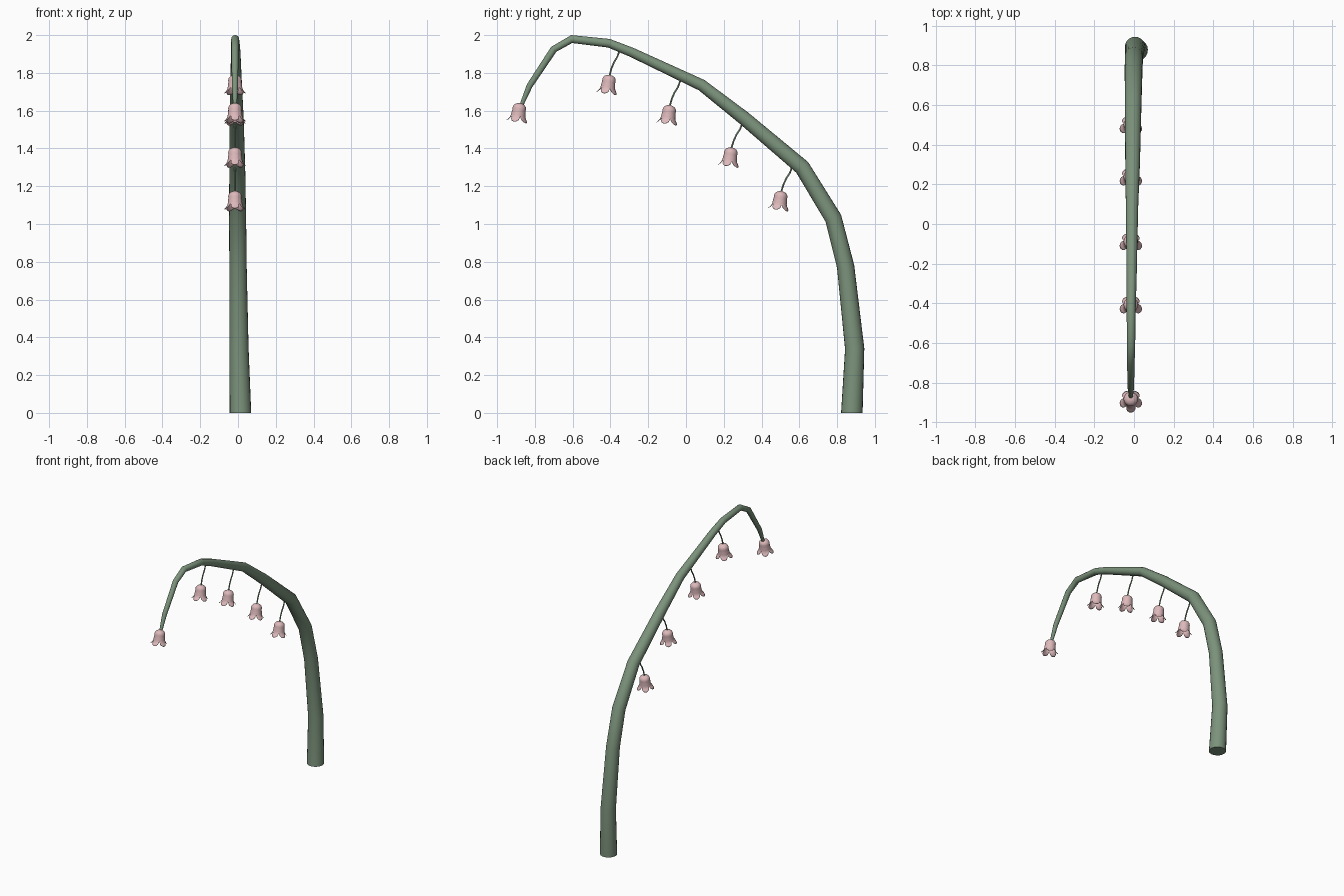
import bpy, bmesh, math
from mathutils import Vector, Matrix

if "Cube" in bpy.data.objects:
    bpy.data.objects.remove(bpy.data.objects["Cube"])


def material(name, rgb):
    m = bpy.data.materials.new(name)
    m.diffuse_color = (*rgb, 1)
    m.use_nodes = True
    m.node_tree.nodes["Principled BSDF"].inputs["Base Color"].default_value = m.diffuse_color
    return m


green = material("stem_green", (0.20, 0.29, 0.20))
pink = material("petal_pink", (0.72, 0.48, 0.49))


def finish(bm, name, mat, angle):
    bmesh.ops.recalc_face_normals(bm, faces=bm.faces)
    me = bpy.data.meshes.new(name)
    bm.to_mesh(me)
    bm.free()
    ob = bpy.data.objects.new(name, me)
    bpy.context.collection.objects.link(ob)
    me.materials.append(mat)
    bpy.ops.object.select_all(action='DESELECT')
    bpy.context.view_layer.objects.active = ob
    ob.select_set(True)
    bpy.ops.object.shade_smooth_by_angle(angle=math.radians(angle))
    return ob


def bridge(bm, a, b):
    n = len(a)
    for i in range(n):
        bm.faces.new((a[i], a[(i + 1) % n], b[(i + 1) % n], b[i]))


def tube(name, path, sides, mat):
    """Tapered tube along (x, y, z, radius) points lying near the YZ plane."""
    bm = bmesh.new()
    pts = [Vector(p[:3]) for p in path]
    rings = []
    for i, p in enumerate(pts):
        t = (pts[min(i + 1, len(pts) - 1)] - pts[max(i - 1, 0)]).normalized()
        if i == 0 and name == "stem":
            t = Vector((0, 0, 1))
        u = (Vector((1, 0, 0)) - t * t.x).normalized()
        v = t.cross(u)
        rings.append([bm.verts.new(p + path[i][3] * (u * math.cos(a) + v * math.sin(a)))
                      for a in (math.tau * k / sides for k in range(sides))])
    for a, b in zip(rings, rings[1:]):
        bridge(bm, a, b)
    bm.faces.new(rings[0])
    bm.faces.new(rings[-1])
    return finish(bm, name, mat, 50)


def bell(name, top, tilt):
    """Hanging bell with five flared petals."""
    bm = bmesh.new()
    n = 40
    profile = [(0.003, 0.014), (0.009, 0.026), (0.018, 0.033), (0.028, 0.036),
               (0.040, 0.035), (0.052, 0.037), (0.064, 0.038)]
    angles = [math.tau * k / n - math.pi / 2 for k in range(n)]
    rings = [[bm.verts.new((r * math.cos(a), r * math.sin(a), -d)) for a in angles]
             for d, r in profile]
    # petal rows flare outwards, with notches between the petals
    for t in (0.25, 0.5, 0.75, 1.0):
        row = []
        for a in angles:
            p = abs(math.cos(2.5 * (a + math.pi / 2))) ** 0.6
            d = 0.064 + t * (0.007 + 0.030 * p)
            r = 0.038 + 0.020 * p * t * t
            row.append(bm.verts.new((r * math.cos(a), r * math.sin(a), -d)))
        rings.append(row)
    for a, b in zip(rings, rings[1:]):
        bridge(bm, a, b)
    tip = bm.verts.new((0, 0, 0))
    for i in range(n):
        bm.faces.new((tip, rings[0][i], rings[0][(i + 1) % n]))
    bm.transform(Matrix.Translation(top) @ Matrix.Rotation(-math.radians(tilt), 4, 'X'))
    ob = finish(bm, name, pink, 60)
    shell = ob.modifiers.new("shell", 'SOLIDIFY')
    shell.thickness = 0.002


# Arching stem
tube("stem", [
    (0.013, 0.878, 0.0, 0.057), (0.005, 0.893, 0.34, 0.051),
    (0.000, 0.845, 0.775, 0.046), (-0.002, 0.780, 1.03, 0.045),
    (-0.004, 0.615, 1.30, 0.042), (-0.007, 0.305, 1.562, 0.037),
    (-0.010, 0.083, 1.735, 0.031), (-0.012, -0.290, 1.910, 0.025),
    (-0.014, -0.408, 1.957, 0.023), (-0.015, -0.605, 1.979, 0.021),
    (-0.016, -0.700, 1.925, 0.019), (-0.016, -0.828, 1.732, 0.016),
    (-0.016, -0.873, 1.625, 0.010)], 20, green)

# Bell at the tip
bell("tip_bell", (-0.016, -0.878, 1.641), 9)

# Hanging bells on thin stalks: (stalk y, stalk z, bell y, bell z)
for i, (sy, sz, by, bz) in enumerate([
        (-0.350, 1.925, -0.403, 1.790), (-0.028, 1.765, -0.084, 1.630),
        (0.303, 1.545, 0.242, 1.406), (0.565, 1.310, 0.506, 1.175)], 1):
    dy, dz = by - sy, bz - sz
    stalk = [(-0.016, sy + dy * f + o, sz + dz * f, 0.0045)
             for f, o in ((0, 0), (0.3, 0.002), (0.5, -0.004), (0.75, -0.005), (1.03, 0))]
    tube(f"stalk_{i}", stalk, 8, green)
    bell(f"bell_{i}", (-0.016, by, bz), 9)
